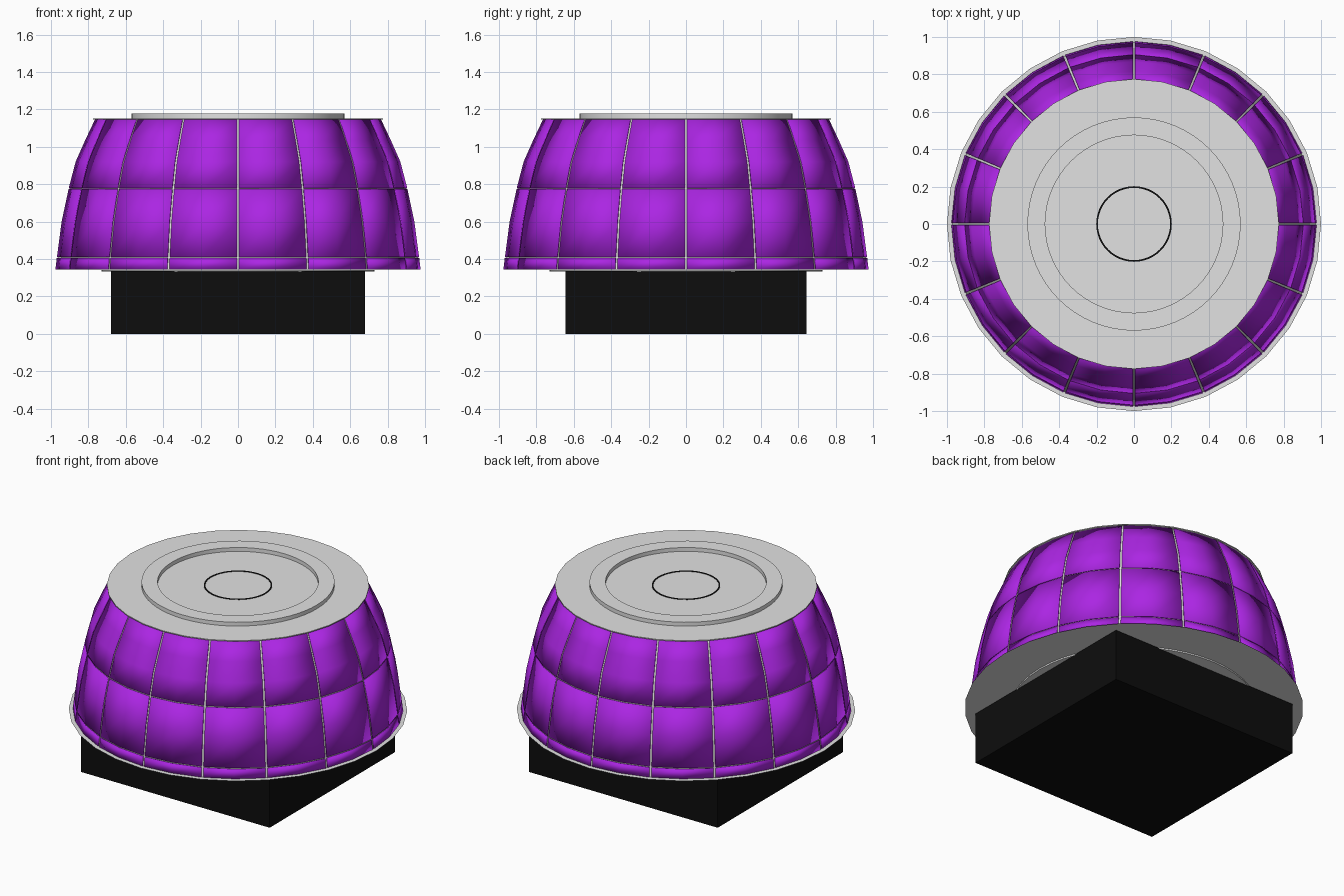
import bpy, bmesh, math

if "Cube" in bpy.data.objects:
    bpy.data.objects.remove(bpy.data.objects["Cube"])


def material(name, rgb):
    m = bpy.data.materials.new(name)
    m.diffuse_color = (*rgb, 1)
    m.use_nodes = True
    m.node_tree.nodes["Principled BSDF"].inputs["Base Color"].default_value = m.diffuse_color
    return m


PURPLE = material("purple", (0.41, 0.019, 0.77))
GREY = material("light grey", (0.76, 0.76, 0.76))
BLACK = material("black", (0.004, 0.004, 0.004))


def finish(bm, name, mat, smooth=True):
    bmesh.ops.remove_doubles(bm, verts=bm.verts, dist=1e-5)
    bmesh.ops.recalc_face_normals(bm, faces=bm.faces)
    me = bpy.data.meshes.new(name)
    bm.to_mesh(me)
    bm.free()
    me.materials.append(mat)
    ob = bpy.data.objects.new(name, me)
    bpy.context.collection.objects.link(ob)
    if smooth:
        bpy.ops.object.select_all(action='DESELECT')
        ob.select_set(True)
        bpy.context.view_layer.objects.active = ob
        bpy.ops.object.shade_smooth_by_angle(angle=math.radians(30))
    return ob


def grid(bm, profile, angles):
    """Sweep a (radius, z) profile through a list of angles."""
    rows = [[bm.verts.new((r * math.cos(a), r * math.sin(a), z)) for a in angles]
            for r, z in profile]
    for low, high in zip(rows, rows[1:]):
        for i in range(len(angles) - 1):
            bm.faces.new((low[i], low[i + 1], high[i + 1], high[i]))


def lathe(name, profile, mat, sides):
    bm = bmesh.new()
    grid(bm, profile, [math.tau * i / sides for i in range(sides + 1)])
    return finish(bm, name, mat)


def disc(name, r, z0, z1, mat, sides):
    return lathe(name, [(0, z0), (r, z0), (r, z1), (0, z1)], mat, sides)


# square base
bm = bmesh.new()
bmesh.ops.create_cube(bm, size=1)
for v in bm.verts:
    v.co = (v.co.x * 1.36, v.co.y * 1.29, (v.co.z + 0.5) * 0.335)
finish(bm, "base_block", BLACK, False)

# bottom flange and the thin washer under it
lathe("bottom_flange", [(0, 0.342), (1.0, 0.342)], GREY, 32)
disc("bottom_washer", 0.73, 0.332, 0.341, GREY, 48)

# dome panels, three bands of sixteen
BANDS = [
    [(0.976, 0.345), (0.969, 0.405)],
    [(0.968, 0.411), (0.943, 0.60), (0.906, 0.773)],
    [(0.905, 0.779), (0.868, 0.92), (0.817, 1.035), (0.765, 1.145)],
]
bm = bmesh.new()
for k in range(16):
    a0, a1 = math.tau * k / 16, math.tau * (k + 1) / 16
    for band in BANDS:
        gap = 0.0065 / band[0][0]
        grid(bm, band, [a0 + gap, (a0 + a1) / 2, a1 - gap])
panels = finish(bm, "dome_panels", PURPLE)
solid = panels.modifiers.new("thickness", 'SOLIDIFY')
solid.thickness = 0.005
solid.offset = -1

# grey core seen through the gaps between panels
lathe("dome_core", [(r - 0.005, z) for band in BANDS for r, z in band], GREY, 32)

# top plate with raised ring and painted circle
disc("top_plate", 0.775, 1.146, 1.152, GREY, 32)
lathe("top_ring", [(0.475, 1.15), (0.475, 1.177), (0.57, 1.177), (0.57, 1.15)], GREY, 64)
lathe("circle_mark", [(0.193, 1.151), (0.193, 1.155), (0.202, 1.155), (0.202, 1.151)], BLACK, 48)
